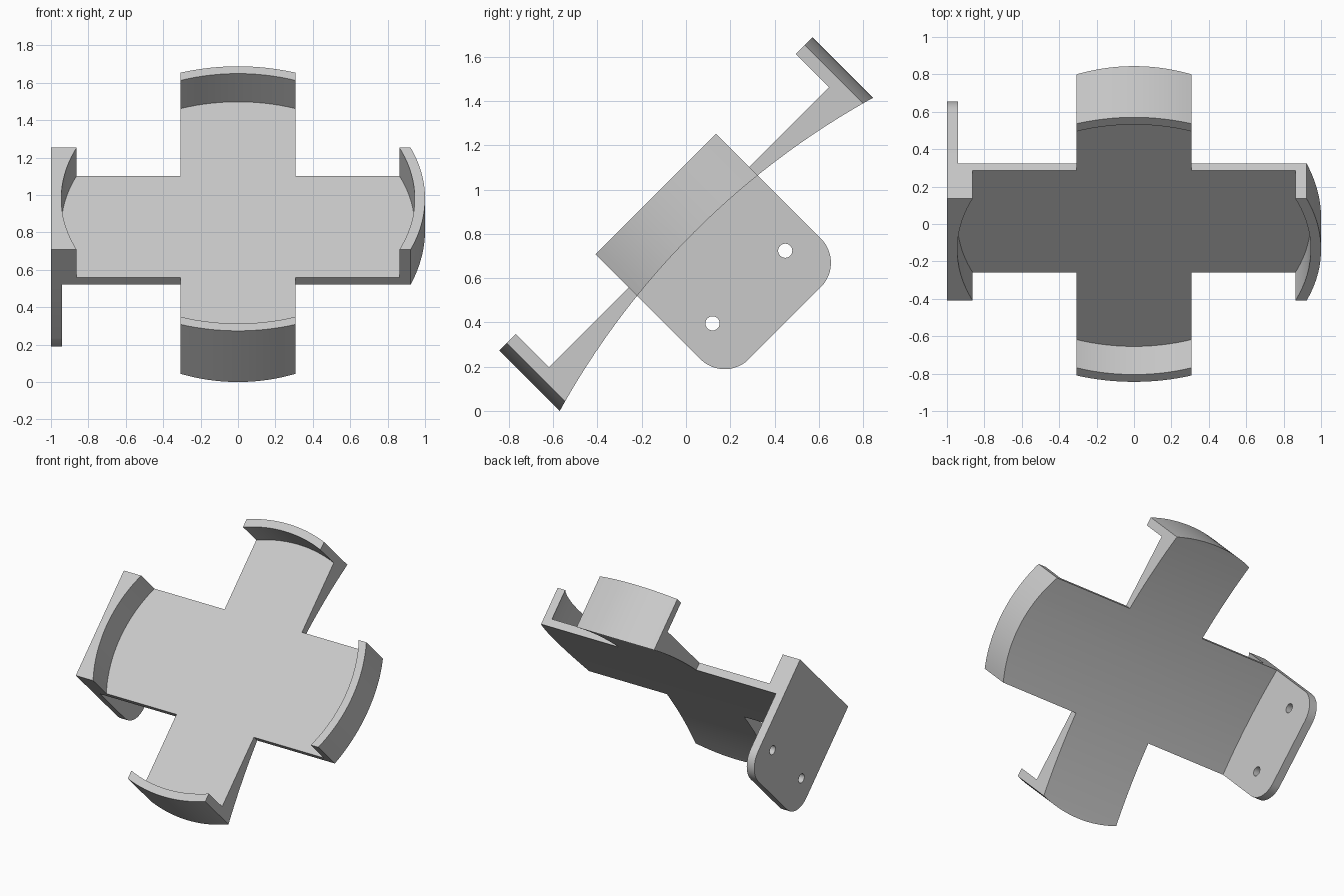
import bpy, bmesh, math
from math import sin, cos, asin, pi
from mathutils import Matrix

cube = bpy.data.objects.get("Cube")
if cube:
    bpy.data.objects.remove(cube, do_unlink=True)

grey = bpy.data.materials.new("plain grey")
grey.use_nodes = True
colour = (0.59, 0.59, 0.59, 1)
grey.diffuse_color = colour
grey.node_tree.nodes["Principled BSDF"].inputs["Base Color"].default_value = colour

ARM_U = 0.307      # half width of the upper and lower arms
ARM_V = 0.385      # half width of the side arms
INNER = 0.945      # radius of the recess inside the rim walls
FLOOR, TOP, BELLY = 0.577, 0.79, 0.5445
BELLY_RADIUS = 3.61
PLATE_LOW, PLATE_ROUND = -0.035, 0.155
CENTRE = 0.5965


def arc(cx, cy, r, start, end, steps=24):
    return [(cx + r * cos(start + (end - start) * i / steps),
             cy + r * sin(start + (end - start) * i / steps)) for i in range(steps + 1)]


def prism(name, outline, lo, hi, along_x=False):
    """Extrude an outline along x or z."""
    place = (lambda p, h: (h, *p)) if along_x else (lambda p, h: (*p, h))
    bm = bmesh.new()
    face = bm.faces.new([bm.verts.new(place(p, lo)) for p in outline])
    moved = bmesh.ops.extrude_face_region(bm, geom=[face], use_keep_orig=True)["geom"]
    step = place((0, 0), hi - lo)
    bmesh.ops.translate(bm, vec=step, verts=[g for g in moved if isinstance(g, bmesh.types.BMVert)])
    bmesh.ops.recalc_face_normals(bm, faces=bm.faces)
    mesh = bpy.data.meshes.new(name)
    bm.to_mesh(mesh)
    bm.free()
    mesh.materials.append(grey)
    obj = bpy.data.objects.new(name, mesh)
    bpy.context.collection.objects.link(obj)
    return obj


def combine(target, tool, operation):
    tool.hide_render = True
    mod = target.modifiers.new(operation.lower(), "BOOLEAN")
    mod.operation, mod.solver, mod.object = operation, "EXACT", tool
    bpy.context.view_layer.objects.active = target
    bpy.ops.object.modifier_apply(modifier=mod.name)
    bpy.data.objects.remove(tool, do_unlink=True)


# Cross-shaped blank: round ends, flat end on the bracket side
a, b = asin(ARM_V), asin(ARM_U)
cross = (arc(0, 0, 1, -a, a) + [(ARM_U, ARM_V)]
         + arc(0, 0, 1, pi / 2 - b, pi / 2 + b)
         + [(-ARM_U, ARM_V), (-1, ARM_V), (-1, -ARM_V), (-ARM_U, -ARM_V)]
         + arc(0, 0, 1, 1.5 * pi - b, 1.5 * pi + b) + [(ARM_U, -ARM_V)])
holder = prism("cradle_with_bracket", cross, 0.2, TOP)

# Circular recess leaves the flat floor and the four rim walls
combine(holder, prism("recess", arc(0, 0, INNER, 0, 2 * pi, 128)[:-1], FLOOR, 1), "DIFFERENCE")

# Gently arched underside, thinnest in the middle
bow = asin(1.1 / BELLY_RADIUS)
belly = arc(0, BELLY - BELLY_RADIUS, BELLY_RADIUS, pi / 2 - bow, pi / 2 + bow, 32)
combine(holder, prism("underside", belly + [(-1.1, -1), (1.1, -1)], -1.2, 1.2, True), "DIFFERENCE")

# Side mounting plate with rounded lower corners and two screw holes
r = PLATE_ROUND
plate = ([(-ARM_V, 0.56)] + arc(r - ARM_V, PLATE_LOW + r, r, pi, 1.5 * pi, 12)
         + arc(ARM_V - r, PLATE_LOW + r, r, 1.5 * pi, 2 * pi, 12) + [(ARM_V, 0.56)])
combine(holder, prism("mounting_plate", plate, -1, -0.94, True), "UNION")
for side in (-1, 1):
    hole = arc(side * 0.232, 0.195, 0.032, 0, 2 * pi, 32)[:-1]
    combine(holder, prism("screw_hole", hole, -1.1, -0.8, True), "DIFFERENCE")

# Lean the whole piece back
holder.data.transform(Matrix.Rotation(pi / 4, 4, "X") @ Matrix.Translation((0, CENTRE, 0)))
bpy.ops.object.select_all(action="DESELECT")
holder.select_set(True)
bpy.context.view_layer.objects.active = holder
bpy.ops.object.shade_smooth_by_angle(angle=math.radians(30))
